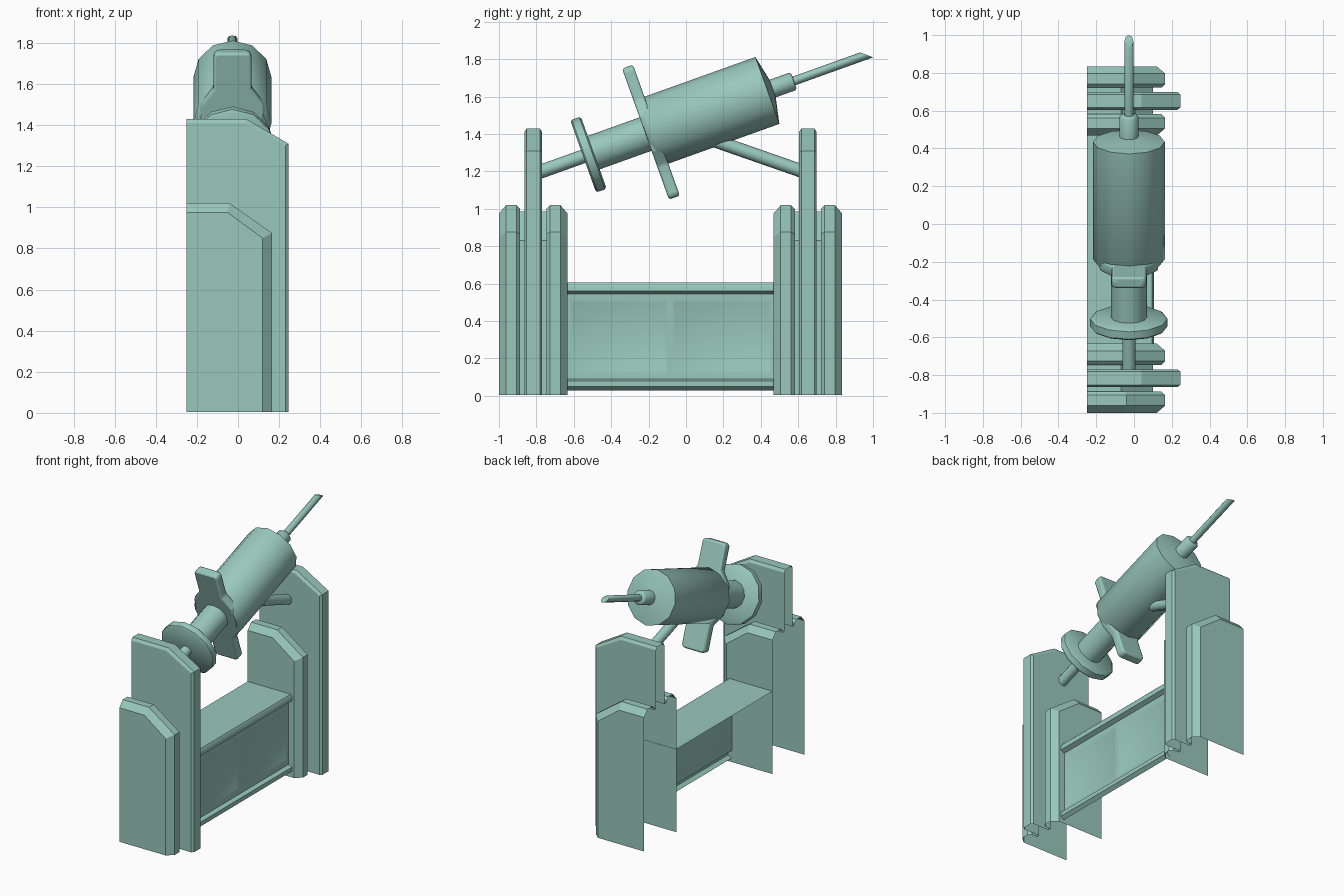
import bpy, bmesh
from math import pi, sin, cos, radians
from mathutils import Matrix, Vector

if "Cube" in bpy.data.objects:
    bpy.data.objects.remove(bpy.data.objects["Cube"])

XC = -0.027                      # centre line of the syringe
paint = bpy.data.materials.new("green_grey")
paint.diffuse_color = (0.319, 0.578, 0.503, 1)
paint.use_nodes = True
paint.node_tree.nodes["Principled BSDF"].inputs["Base Color"].default_value = paint.diffuse_color


def finish(bm, name, matrix=None, angle=None, bevel=0):
    bmesh.ops.recalc_face_normals(bm, faces=bm.faces)
    me = bpy.data.meshes.new(name)
    bm.to_mesh(me)
    bm.free()
    me.materials.append(paint)
    ob = bpy.data.objects.new(name, me)
    bpy.context.collection.objects.link(ob)
    if matrix:
        ob.matrix_world = matrix
    if bevel:
        m = ob.modifiers.new("bevel", 'BEVEL')
        m.width, m.segments, m.limit_method = bevel, 2, 'ANGLE'
    if angle:
        bpy.ops.object.select_all(action='DESELECT')
        ob.select_set(True)
        bpy.context.view_layer.objects.active = ob
        bpy.ops.object.shade_smooth_by_angle(angle=radians(angle))
    return ob


def bridge(bm, rows, closed=False):
    n = len(rows[0])
    for a, b in zip(rows, rows[1:]):
        for i in range(n if closed else n - 1):
            j = (i + 1) % n
            bm.faces.new((a[i], a[j], b[j], b[i]))


def lathe(name, rings, matrix, sides=12, cut=0):
    """Rings of (distance along axis, radius); cut slants the last ring."""
    bm = bmesh.new()
    rows = []
    for k, (t, r) in enumerate(rings):
        row = []
        for i in range(sides):
            a = 2 * pi * i / sides
            slant = cut * cos(a) if k == len(rings) - 1 else 0
            row.append(bm.verts.new((r * sin(a), r * cos(a), t + slant)))
        rows.append(row)
    bridge(bm, rows, True)
    bm.faces.new(rows[0])
    bm.faces.new(rows[-1])
    return finish(bm, name, matrix, 50)


# Stepped end pillars: hollow shells, open at the back and underneath
def outline(top, xk, xr, zk):
    return [(-0.25, top), (xk, top), (xr, zk), (xr, 0.005)]


slab_in = outline(0.975, -0.05, 0.12, 0.85)
slab_out = outline(1.02, -0.04, 0.165, 0.875)
slab_mid = outline(1.0, -0.045, 0.145, 0.865)
groove = outline(0.985, -0.07, 0.10, 0.83)
plate_in = outline(1.41, 0.03, 0.23, 1.30)
plate_out = outline(1.43, 0.04, 0.245, 1.31)
half = [(0.1835, slab_in), (0.145, slab_out), (0.09, slab_out), (0.07, slab_mid),
        (0.07, groove), (0.0475, groove), (0.0475, plate_in), (0.035, plate_out)]
stations = [(-u, p) for u, p in half] + [(u, p) for u, p in reversed(half)]
for name, yc in (("front_pillar", -0.8165), ("back_pillar", 0.6515)):
    bm = bmesh.new()
    rows = [[bm.verts.new((x, yc + u, z)) for x, z in p] for u, p in stations]
    bridge(bm, rows)
    for row in (rows[0], rows[-1]):
        bm.faces.new(row + [bm.verts.new((-0.25, row[0].co.y, 0.005))])
    finish(bm, name)

# Bench between the pillars, with moulded lips and two shallow panels
profile = [(-0.25, 0.605), (0.095, 0.605), (0.105, 0.59), (0.105, 0.56), (0.075, 0.545),
           (0.075, 0.09), (0.105, 0.08), (0.105, 0.05), (0.08, 0.03)]
bm = bmesh.new()
rows = [[bm.verts.new((x, y, z)) for x, z in profile] for y in (-0.635, -0.0875, 0.47)]
bridge(bm, rows)
bmesh.ops.recalc_face_normals(bm, faces=bm.faces)
panels = [f for f in bm.faces if abs(f.calc_center_median().z - 0.3175) < 0.01]
bmesh.ops.inset_individual(bm, faces=panels, thickness=0.022)
for f in panels:
    for v in f.verts:
        v.co.z += 0.02 if v.co.z < 0.3 else -0.02
bmesh.ops.inset_individual(bm, faces=panels, thickness=0.015)
for f in panels:
    for v in f.verts:
        v.co.x -= 0.005
finish(bm, "bench", None, 35)

# Syringe frame: local z runs along the axis from the barrel shoulder
tilt = Matrix.Translation((XC, 0.435, 1.633)) @ Matrix.Rotation(radians(-70.3), 4, 'X')
lathe("barrel", [(-0.69, 0.165), (-0.66, 0.19), (0, 0.19), (0.03, 0.05)], tilt)
lathe("nozzle", [(0, 0.05), (0.14, 0.05), (0.151, 0.04)], tilt)
lathe("needle", [(0.14, 0.024), (0.564, 0.024)], tilt, 8, 0.028)
lathe("plunger_rod", [(-1.02, 0.095), (-0.64, 0.095)], tilt)
lathe("thumb_disc", [(-1.046, 0.193), (-1.037, 0.205), (-0.995, 0.205), (-0.986, 0.193)], tilt)
lathe("front_strut", [(-1.30, 0.037), (-1.02, 0.037)], tilt, 10)

# Finger flange: two wings flaring into the barrel end
quarter = [(0.075, 0.372), (0.092, 0.355), (0.092, 0.185), (0.155, 0.10)]
right = quarter + [(x, -y) for x, y in reversed(quarter)]
pts = right + [(-x, y) for x, y in reversed(right)]
bm = bmesh.new()
rows = [[bm.verts.new((x, y, t)) for x, y in pts] for t in (-0.692, -0.63)]
bridge(bm, rows, True)
for row in rows:
    bm.faces.new(row)
finish(bm, "finger_flange", tilt, 40, 0.012)

# Strut from the back pillar up into the barrel
a, b = Vector((XC, 0.625, 1.20)), Vector((XC, 0.08, 1.39))
d = b - a
rot = d.to_track_quat('Z', 'Y').to_matrix().to_4x4()
lathe("back_strut", [(0, 0.036), (d.length, 0.036)], Matrix.Translation(a) @ rot, 10)
